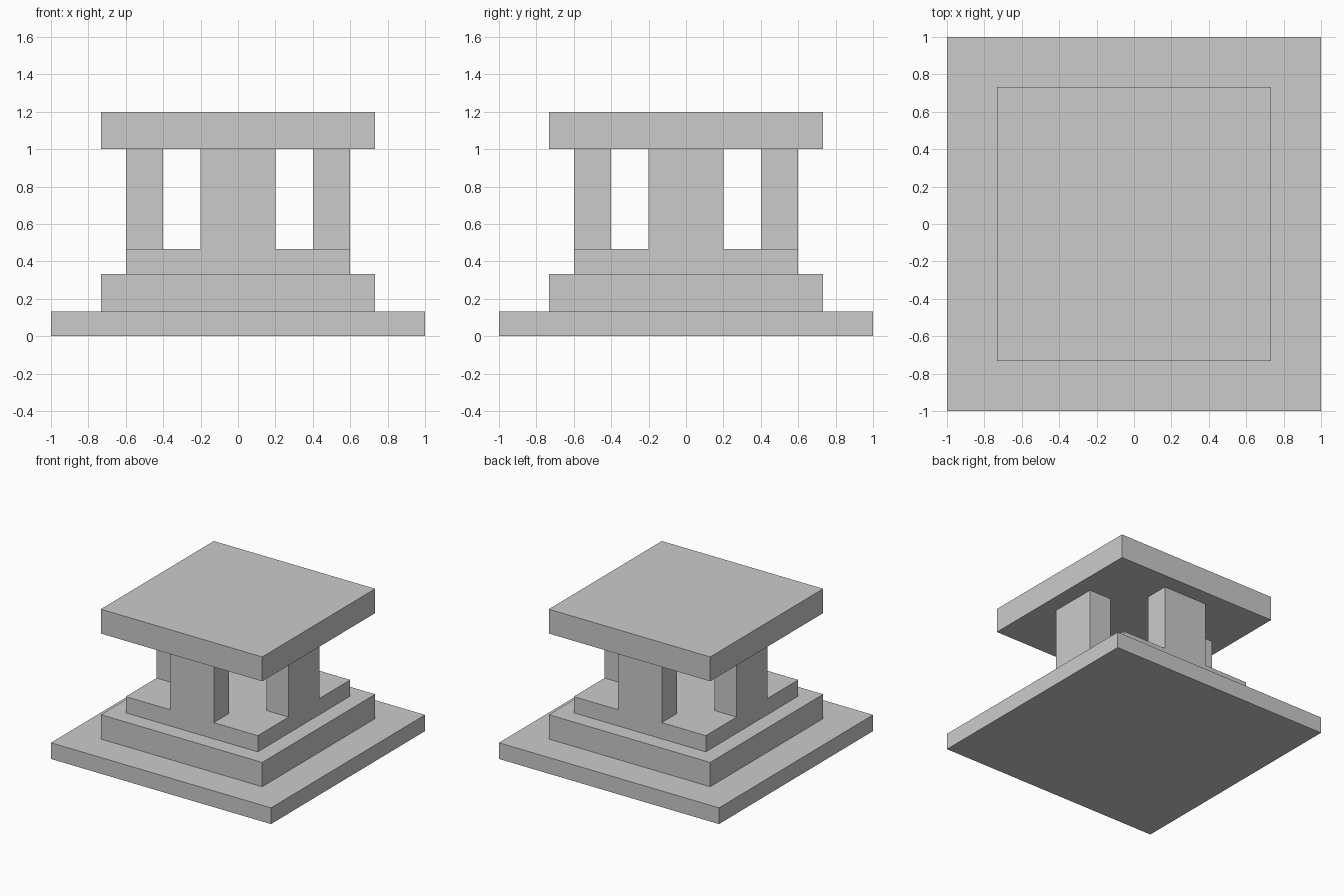
import bpy

if "Cube" in bpy.data.objects:
    bpy.data.objects.remove(bpy.data.objects["Cube"])


def box(name, x, y, z):
    """Axis-aligned box from (min, max) ranges."""
    bpy.ops.mesh.primitive_cube_add(
        size=1, location=[(a + b) / 2 for a, b in (x, y, z)])
    ob = bpy.context.object
    ob.name = name
    ob.scale = [b - a for a, b in (x, y, z)]
    bpy.ops.object.transform_apply(location=False, rotation=False, scale=True)
    return ob


# Stepped base and roof: half width, bottom, top
for name, h, z0, z1 in [
    ("base_plate", 1.0, 0.0, 0.1333),
    ("middle_step", 0.7333, 0.1333, 0.3333),
    ("upper_step", 0.6, 0.3333, 0.4667),
    ("roof_slab", 0.7333, 1.0, 1.2),
]:
    box(name, (-h, h), (-h, h), (z0, z1))

# Four pillars, flush with the middle of each side of the upper step
wide, height = (-0.2, 0.2), (0.4667, 1.0)
near, far = (-0.6, -0.4), (0.4, 0.6)
box("front_pillar", wide, near, height)
box("back_pillar", wide, far, height)
box("left_pillar", near, wide, height)
box("right_pillar", far, wide, height)
